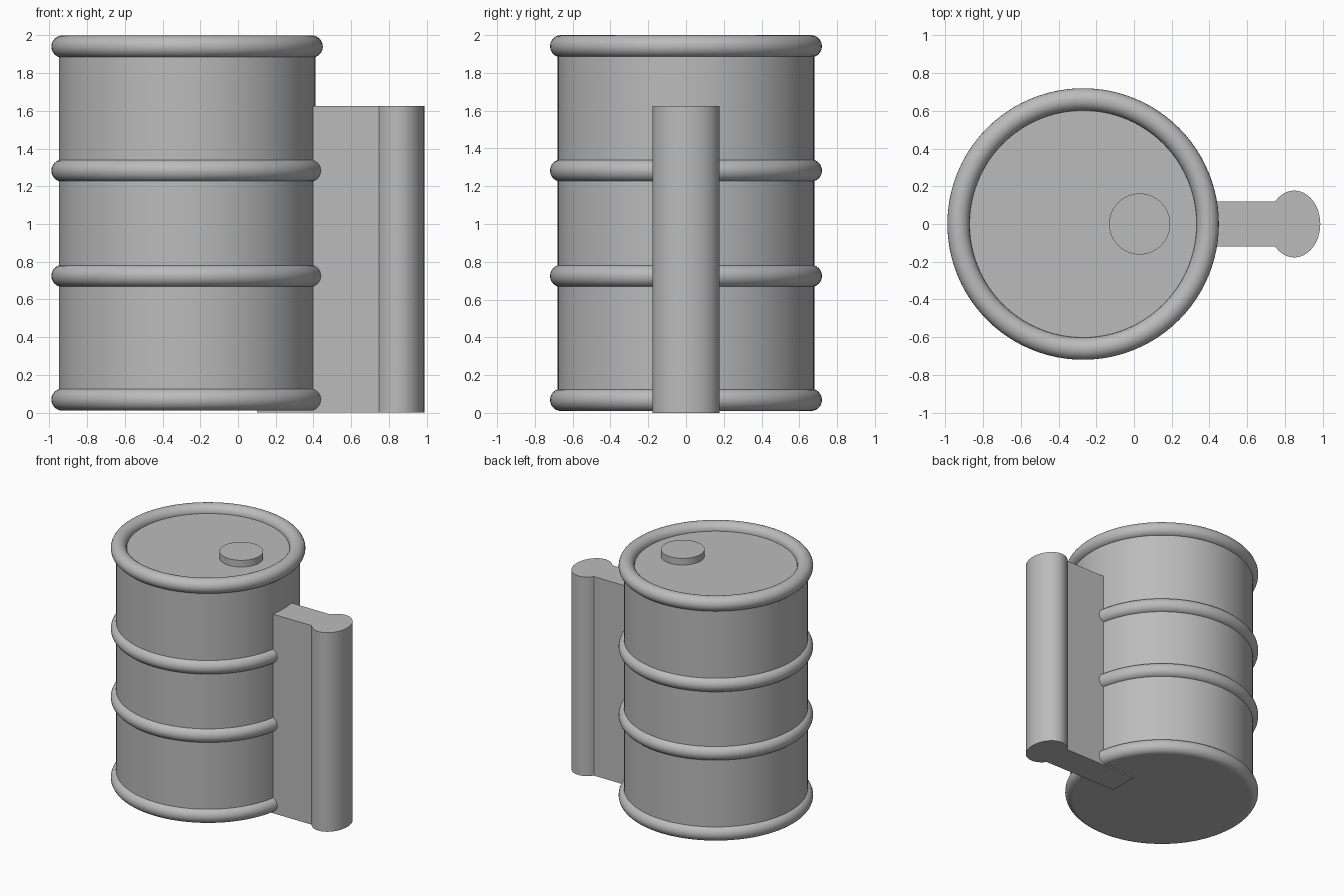
import bpy, bmesh, math

if "Cube" in bpy.data.objects:
    bpy.data.objects.remove(bpy.data.objects["Cube"])

CX = -0.27          # barrel axis
RING_R, TUBE = 0.661, 0.059

grey = bpy.data.materials.new("plain grey")
grey.diffuse_color = (0.5, 0.5, 0.5, 1)
grey.use_nodes = True
grey.node_tree.nodes["Principled BSDF"].inputs["Base Color"].default_value = grey.diffuse_color


def finish(obj, name, angle=30):
    obj.name = name
    obj.data.materials.append(grey)
    bpy.ops.object.select_all(action='DESELECT')
    obj.select_set(True)
    bpy.context.view_layer.objects.active = obj
    bpy.ops.object.shade_smooth_by_angle(angle=math.radians(angle))


def cylinder(name, x, radius, z0, z1, sides):
    bpy.ops.mesh.primitive_cylinder_add(vertices=sides, radius=radius, depth=z1 - z0,
                                        location=(x, 0, (z0 + z1) / 2))
    finish(bpy.context.object, name)


def ring(name, z):
    bpy.ops.mesh.primitive_torus_add(major_radius=RING_R, minor_radius=TUBE,
                                     major_segments=96, minor_segments=24,
                                     location=(CX, 0, z))
    finish(bpy.context.object, name, 40)


# Barrel body with a lid sunk to the middle of the top rim
cylinder("barrel_body", CX, 0.68, 0.068, 1.941, 96)
# Bottom plate, flush with the underside of the lowest ring
cylinder("barrel_bottom", CX, RING_R, 0.01, 0.08, 96)
# Bung cap on the lid
cylinder("lid_cap", 0.03, 0.162, 1.92, 1.995, 64)

# Rolled rings
for name, z in (("bottom_ring", 0.069), ("lower_ring", 0.725),
                ("upper_ring", 1.283), ("top_rim", 1.941)):
    ring(name, z)

# Side rail: flat web ending in an oval bead, one extruded profile
KX, RX, RY, WEB = 0.85, 0.138, 0.177, 0.12
start = math.pi - math.asin(WEB / RY)
steps = 48
profile = [(0.1, WEB), (0.1, -WEB)]
for i in range(steps + 1):
    a = -start + 2 * start * i / steps
    profile.append((KX + RX * math.cos(a), RY * math.sin(a)))
bm = bmesh.new()
base = bm.faces.new([bm.verts.new((x, y, 0)) for x, y in profile])
top = bmesh.ops.extrude_face_region(bm, geom=[base])
bmesh.ops.translate(bm, vec=(0, 0, 1.625),
                    verts=[g for g in top["geom"] if isinstance(g, bmesh.types.BMVert)])
bmesh.ops.recalc_face_normals(bm, faces=bm.faces)
mesh = bpy.data.meshes.new("side_rail")
bm.to_mesh(mesh)
bm.free()
rail = bpy.data.objects.new("side_rail", mesh)
bpy.context.collection.objects.link(rail)
finish(rail, "side_rail")
